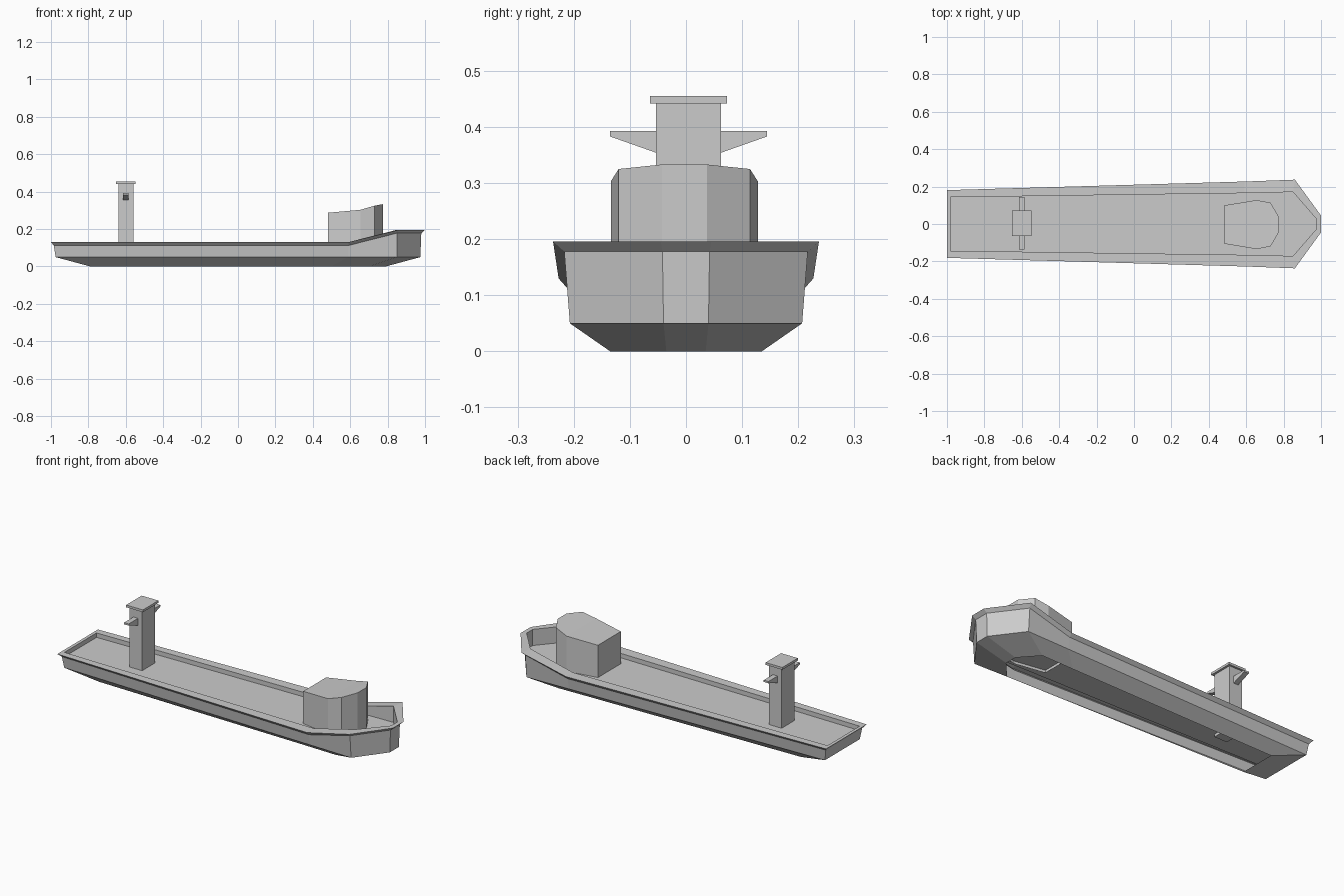
import bpy, bmesh

if "Cube" in bpy.data.objects:
    bpy.data.objects.remove(bpy.data.objects["Cube"])

def finish(name, bm, angle=None):
    me = bpy.data.meshes.new(name)
    bm.to_mesh(me)
    bm.free()
    ob = bpy.data.objects.new(name, me)
    bpy.context.collection.objects.link(ob)
    return ob

def mirrored(half, yc=0.0):
    """Closed loop from the stern to the bow on -y, and back along +y."""
    return [(x, yc - y, z) for x, y, z in half] + [(x, yc + y, z) for x, y, z in reversed(half)]

def skin(bm, loops, cap_start=False, cap_end=False):
    rings = [[bm.verts.new(p) for p in lp] for lp in loops]
    n = len(rings[0])
    for a, b in zip(rings, rings[1:]):
        for i in range(n):
            j = (i + 1) % n
            bm.faces.new((a[i], a[j], b[j], b[i]))
    if cap_start:
        bm.faces.new(rings[0][::-1])
    if cap_end:
        bm.faces.new(rings[-1])
    return rings

# hull: open keel, chine, flared gunwale, wide rim and sunken deck
D = 0.105
hull = [
    [(-.79, .105, 0), (.50, .13, 0), (.70, .135, 0), (.79, .035, 0)],
    [(-.975, .155, .05), (.59, .20, .05), (.85, .207, .05), (.975, .04, .05)],
    [(-.985, .162, .112), (.59, .211, .112), (.85, .217, .178), (.98, .042, .178)],
    [(-1, .181, .13), (.59, .227, .13), (.86, .237, .196), (1, .045, .196)],
    [(-.982, .143, .13), (.59, .165, .13), (.85, .171, .196), (.975, .027, .196)],
    [(-.982, .143, D), (.59, .165, D), (.85, .171, D), (.975, .027, D)],
]
bm = bmesh.new()
skin(bm, [mirrored(h) for h in hull], cap_end=True)
finish("hull", bm)

# wheelhouse: angled front, rising roof, recessed window band
plan = [(.48, .102), (.655, .131), (.73, .117), (.775, .04)]
roof = [.287, .303, .325, .333]
sill = [.217, .217, .221, .222]
head = [.281, .281, .285, .287]
YC = -.003
half = lambda zs: mirrored([(x, y, z) for (x, y), z in zip(plan, zs)], YC)
bm = bmesh.new()
skin(bm, [half([.09] * 4), half(sill), half(head), half(roof)])
bm.faces.ensure_lookup_table()
# rings have 8 sides, so faces 8 to 15 are the window band; 9 to 13 face forward
band = [bm.faces[8 + i] for i in range(1, 6)]
bmesh.ops.inset_region(bm, faces=band, thickness=.006, depth=-.006,
                       use_boundary=True, use_even_offset=True)
# roof in strips from side to side
rv = [[v for v in bm.verts if abs(v.co.z - z) < 1e-4 and abs(v.co.x - x) < 1e-4]
      for (x, y), z in zip(plan, roof)]
rv = [sorted(r, key=lambda v: v.co.y) for r in rv]
for a, b in zip(rv, rv[1:]):
    bm.faces.new((a[0], b[0], b[1], a[1]))
finish("wheelhouse", bm)

def box(name, x0, x1, y0, y1, z0, z1):
    bm = bmesh.new()
    skin(bm, [[(x0, y0, z), (x1, y0, z), (x1, y1, z), (x0, y1, z)] for z in (z0, z1)], True, True)
    return finish(name, bm)

# funnel tower with overhanging cap
TY = .0045
box("tower", -.64, -.56, TY - .058, TY + .058, .09, .442)
box("tower_cap", -.652, -.548, TY - .069, TY + .069, .442, .455)

# tapered brackets on both sides of the tower
for s, name in ((-1, "left_bracket"), (1, "right_bracket")):
    prof = [(.055, .353), (.14, .383), (.14, .393), (.055, .393)]
    bm = bmesh.new()
    skin(bm, [[(x, TY + s * y, z) for y, z in prof] for x in (-.615, -.586)], True, True)
    bmesh.ops.recalc_face_normals(bm, faces=bm.faces)
    finish(name, bm)
